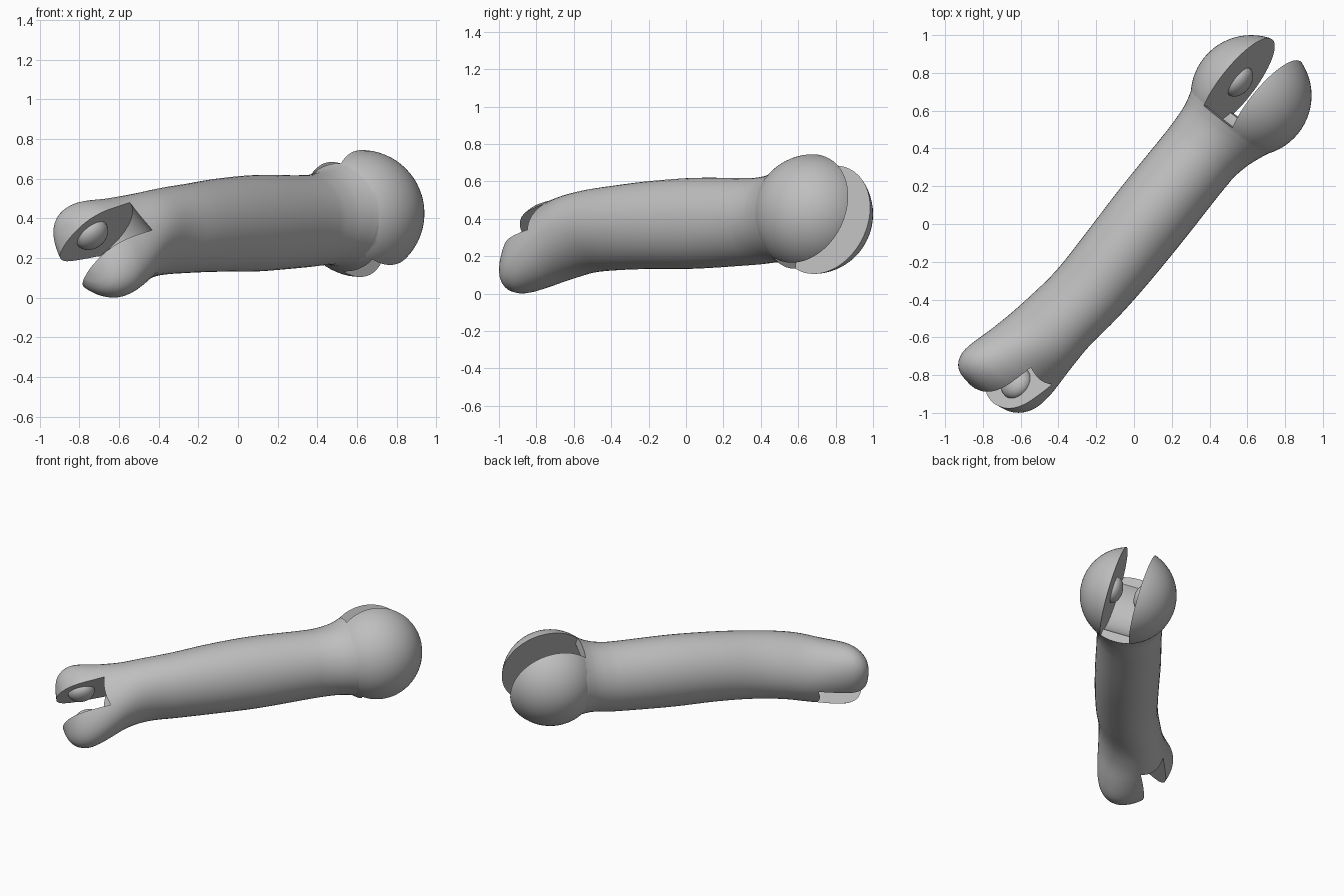
import bpy, bmesh, math
from mathutils import Vector, Matrix

if "Cube" in bpy.data.objects:
    bpy.data.objects.remove(bpy.data.objects["Cube"])

# Arm frame: along (length), side (horizontal), up
ALONG = Vector((0.616, 0.788, 0)).normalized()
SIDE = Vector((0.788, -0.616, 0)).normalized()
UP = Vector((0, 0, 1))

grey = bpy.data.materials.new("plain grey")
grey.diffuse_color = (0.52, 0.52, 0.52, 1)
grey.use_nodes = True
grey.node_tree.nodes["Principled BSDF"].inputs["Base Color"].default_value = grey.diffuse_color


def make(name, bm):
    bmesh.ops.recalc_face_normals(bm, faces=bm.faces)
    me = bpy.data.meshes.new(name)
    bm.to_mesh(me)
    bm.free()
    me.materials.append(grey)
    ob = bpy.data.objects.new(name, me)
    bpy.context.collection.objects.link(ob)
    return ob


def boolean(ob, other, op):
    other.hide_render = True
    mod = ob.modifiers.new(op, 'BOOLEAN')
    mod.operation, mod.object, mod.solver = op, other, 'EXACT'
    bpy.context.view_layer.objects.active = ob
    bpy.ops.object.modifier_apply(modifier=mod.name)
    bpy.data.objects.remove(other)


def smooth(ob):
    bpy.ops.object.select_all(action='DESELECT')
    ob.select_set(True)
    bpy.context.view_layer.objects.active = ob
    bpy.ops.object.shade_smooth_by_angle(angle=math.radians(30))


def spline(p0, p1, p2, p3, t):
    # Catmull-Rom with uneven spacing, measured by the first value
    h = p2[0] - p1[0]
    out = [p1[0] + h * t]
    for i in range(1, len(p1)):
        m1 = (p2[i] - p0[i]) / max(p2[0] - p0[0], 1e-6) * h
        m2 = (p3[i] - p1[i]) / max(p3[0] - p1[0], 1e-6) * h
        out.append((2*t**3 - 3*t*t + 1) * p1[i] + (t**3 - 2*t*t + t) * m1
                   + (3*t*t - 2*t**3) * p2[i] + (t**3 - t*t) * m2)
    return out


# Fork end axes: pin direction and the direction across it
pin_t = SIDE * 0.72 - UP * 0.694
cross_t = SIDE * 0.694 + UP * 0.72

# Shaft stations: along, side, height, radius along pin, radius across pin, upright stretch
stations = [
    (-1.205, -0.077, 0.224, 0.11, 0.045, 1),
    (-1.190, -0.074, 0.225, 0.20, 0.100, 1),
    (-1.155, -0.067, 0.230, 0.255, 0.150, 1),
    (-1.100, -0.056, 0.239, 0.283, 0.183, 1),
    (-1.040, -0.044, 0.248, 0.284, 0.198, 1),
    (-0.950, -0.028, 0.266, 0.260, 0.211, 1),
    (-0.800, -0.010, 0.304, 0.212, 0.224, 1.03),
    (-0.650, 0.006, 0.333, 0.194, 0.218, 1.07),
    (-0.450, 0.032, 0.351, 0.198, 0.212, 1.10),
    (-0.200, 0.041, 0.367, 0.211, 0.213, 1.11),
    (0.100, 0.043, 0.376, 0.217, 0.217, 1.12),
    (0.500, 0.048, 0.386, 0.212, 0.218, 1.08),
    (0.600, 0.055, 0.396, 0.224, 0.226, 1.04),
    (0.660, 0.062, 0.406, 0.238, 0.238, 1.01),
    (0.705, 0.066, 0.415, 0.252, 0.252, 1),
    (0.745, 0.069, 0.423, 0.265, 0.265, 1),
    (0.800, 0.070, 0.425, 0.262, 0.262, 1),
    (0.850, 0.071, 0.425, 0.200, 0.200, 1),
]
SEG = 48
rows = []
for i in range(len(stations) - 1):
    p0, p3 = stations[max(i - 1, 0)], stations[min(i + 2, len(stations) - 1)]
    rows += [spline(p0, stations[i], stations[i + 1], p3, t / 4) for t in range(4)]
rows.append(stations[-1])

bm = bmesh.new()
rings = []
for a, q, z, rm, rk, tall in rows:
    c = ALONG * a + SIDE * q + UP * z
    ring = []
    for j in range(SEG):
        u = 2 * math.pi * j / SEG
        v = pin_t * rm * math.cos(u) + cross_t * rk * math.sin(u)
        v.z *= tall
        ring.append(bm.verts.new(c + v))
    rings.append(ring)
for r0, r1 in zip(rings, rings[1:]):
    for j in range(SEG):
        k = (j + 1) % SEG
        bm.faces.new((r0[j], r0[k], r1[k], r1[j]))
bm.faces.new(rings[0])
bm.faces.new(rings[-1])
arm = make("forked_arm", bm)

# Ball end
ball_c = Vector((0.62, 0.68, 0.425))
bm = bmesh.new()
bmesh.ops.create_uvsphere(bm, u_segments=64, v_segments=32, radius=0.32,
                          matrix=Matrix.Translation(ball_c))
boolean(arm, make("ball", bm), 'UNION')


def slot(centre, out, across, pin, base, radius, half):
    # Prism: open towards the tip, with a hollow round floor
    limit = math.acos(base / radius)
    pts = [(-base, -0.5), (0.6, -0.5), (0.6, 0.5), (-base, 0.5)]
    for i in range(25):
        f = limit * (1 - i / 12)
        pts.append((-radius * math.cos(f), radius * math.sin(f)))
    b = bmesh.new()
    ends = [[b.verts.new(centre + out * x + across * y + pin * s) for x, y in pts]
            for s in (-half, half)]
    for e in ends:
        b.faces.new(e)
    for j in range(len(pts)):
        k = (j + 1) % len(pts)
        b.faces.new((ends[0][j], ends[0][k], ends[1][k], ends[1][j]))
    boolean(arm, make("slot_cutter", b), 'DIFFERENCE')


def bosses(name, centre, out, across, pin, half, radius, height):
    # Low domes on the two facing slot walls
    for s, label in ((-1, "left"), (1, "right")):
        rot = Matrix((out, across, pin)).transposed().to_4x4()
        b = bmesh.new()
        bmesh.ops.create_uvsphere(
            b, u_segments=32, v_segments=16, radius=1,
            matrix=Matrix.Translation(centre + pin * s * half) @ rot
            @ Matrix.Diagonal((radius, radius, height, 1)))
        smooth(make(name + "_" + label, b))


# Ball slot, its floor leaning slightly
pin_b = SIDE * 0.954 + UP * 0.3
cross_b = UP * 0.954 - SIDE * 0.3
out_b = ALONG * 0.992 + cross_b * 0.125
across_b = cross_b * 0.992 - ALONG * 0.125
slot(ball_c, out_b, across_b, pin_b, 0.165, 0.26, 0.1)
bosses("ball_boss", ball_c + ALONG * 0.02, out_b, across_b, pin_b, 0.1, 0.09, 0.058)

# Fork slot
fork_c = ALONG * -1.047 + SIDE * -0.045 + UP * 0.25
out_t = -(ALONG * 0.973 + cross_t * 0.23)
across_t = cross_t * 0.973 - ALONG * 0.23
slot(fork_c, out_t, across_t, pin_t, 0.05, 0.25, 0.1)
bosses("fork_boss", fork_c, out_t, across_t, pin_t, 0.1, 0.09, 0.065)

smooth(arm)
